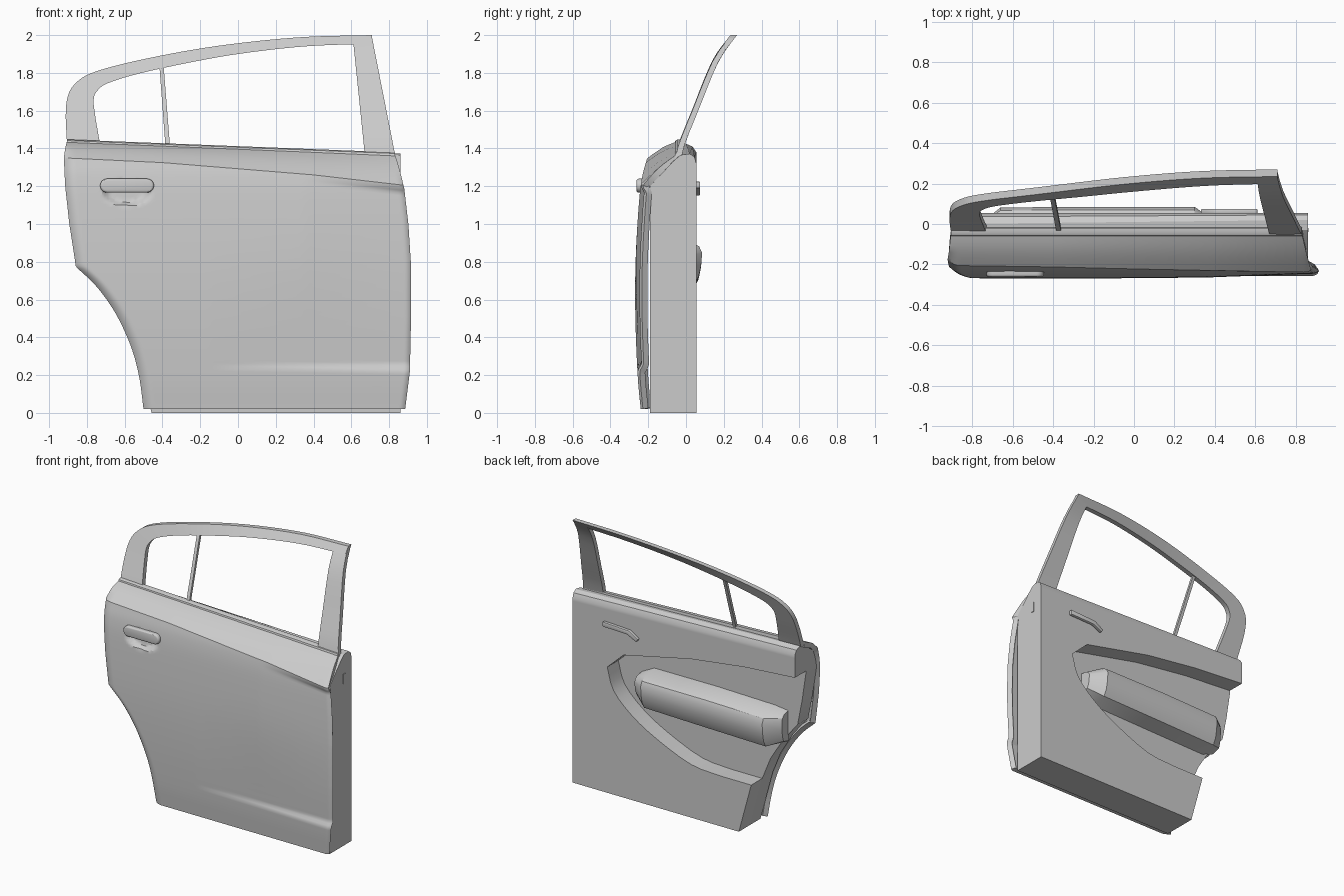
import bpy, bmesh, math
from mathutils import Vector

if "Cube" in bpy.data.objects:
    bpy.data.objects.remove(bpy.data.objects["Cube"])


def interp(table, v):
    """Piecewise linear lookup in (key, value) pairs."""
    if v <= table[0][0]:
        return table[0][1]
    for (a, p), (b, q) in zip(table, table[1:]):
        if v <= b:
            return p + (q - p) * (v - a) / (b - a)
    return table[-1][1]


def smooth(v, a, b):
    t = min(1, max(0, (v - a) / (b - a)))
    return t * t * (3 - 2 * t)


def finish(name, verts, faces, angle=30, mod=None, **settings):
    me = bpy.data.meshes.new(name)
    me.from_pydata([tuple(v) for v in verts], [], faces)
    bm = bmesh.new()
    bm.from_mesh(me)
    if mod != 'SOLIDIFY':
        bmesh.ops.recalc_face_normals(bm, faces=bm.faces)
    bm.to_mesh(me)
    bm.free()
    ob = bpy.data.objects.new(name, me)
    bpy.context.collection.objects.link(ob)
    bpy.ops.object.select_all(action='DESELECT')
    ob.select_set(True)
    bpy.context.view_layer.objects.active = ob
    if mod:
        m = ob.modifiers.new(name, mod)
        for k, v in settings.items():
            setattr(m, k, v)
        bpy.ops.object.modifier_apply(modifier=m.name)
    bpy.ops.object.shade_smooth_by_angle(angle=math.radians(angle))
    return ob


def loft(name, sections, **kw):
    """Closed sections joined in order, capped at both ends."""
    n = len(sections[0])
    verts = [p for s in sections for p in s]
    faces = [(i * n + j, i * n + (j + 1) % n, (i + 1) * n + (j + 1) % n, (i + 1) * n + j)
             for i in range(len(sections) - 1) for j in range(n)]
    faces += [tuple(range(n)), tuple(range(len(verts) - n, len(verts)))]
    return finish(name, verts, faces, **kw)


def prism(name, outline, y0, y1, **kw):
    """Front-view (x, z) outline extruded along y."""
    return loft(name, [[(x, y, z) for x, z in outline] for y in (y0, y1)], **kw)


def spline(pts, steps=6):
    """Catmull-Rom curve through 2D points."""
    p = [Vector(q) for q in pts]
    p = [2 * p[0] - p[1]] + p + [2 * p[-1] - p[-2]]
    out = []
    for a, b, c, d in zip(p, p[1:], p[2:], p[3:]):
        for k in range(steps):
            t = k / steps
            out.append(0.5 * (2 * b + (c - a) * t + (2 * a - 5 * b + 4 * c - d) * t * t
                              + (3 * b - a - 3 * c + d) * t ** 3))
    return out + [p[-2]]


# Outer skin: edge outlines, side profile and character lines
ARCH = spline([(-.50, .02), (-.525, .2), (-.57, .36), (-.65, .53), (-.75, .67), (-.86, .775)])
LEFT = [(z, x) for x, z in ARCH] + [(.80, -.862), (1.0, -.893), (1.2, -.915), (1.35, -.922), (1.44, -.905)]
RIGHT = [(.02, .885), (.22, .91), (.5, .916), (.8, .915), (1.0, .902), (1.19, .88), (1.37, .83)]
PROFILE = [(z, y) for z, y in spline([(.02, -.24), (.2, -.256), (.5, -.268), (.8, -.267),
                                      (1.1, -.25), (1.25, -.232), (1.35, -.205)])]
CREASE = [(-.92, 1.35), (-.4, 1.325), (.4, 1.26), (.88, 1.205)]


def belt(x):
    return 1.40 - .0393 * x


def skin_point(u, v):
    x, low = 0, min(v, 1)
    for _ in range(4):
        zc, zt = interp(CREASE, x), belt(x)
        z = .02 + (zc - .02) * low if v <= 1 else zc + (zt - zc) * (v - 1)
        xl, xr = interp(LEFT, z), interp(RIGHT, z)
        x = xl + (xr - xl) * u
    y = interp(PROFILE, min(z, zc))
    if v > 1:
        s = v - 1
        y += (-.05 - y) * s
        z += .01 * math.sin(math.pi * s)
    else:
        # hollow between the two feature lines, deepening forward
        t = min(1, max(0, (x + .15) / 1.07))
        t2 = min(1, max(0, (x - .35) / .55))
        w = smooth(z, .3, 1.0)
        y += .024 * smooth(z, .244 - .03 * t, .246 + .02 * t) * (t * (1 - w) + t2 * w) \
            * (1 - smooth(z, zc - .045, zc - .003))
        # finger cup under the pull handle
        r = ((x + .59) / .135) ** 2 + ((z - 1.165) / .07) ** 2
        y += .032 * smooth(1 - r, 0, .6)
    fade = max(0, 1 - max(0, v - 1) * 2)
    y += fade * (.03 * max(0, 1 - (x - xl) / .06) ** 2 + .012 * max(0, 1 - (xr - x) / .03) ** 2)
    return (x, y, z)


NU = 110
vs = [i / 84 for i in range(85)] + [1 + i / 8 for i in range(1, 9)]
us = [0.5 - 0.5 * math.cos(math.pi * i / NU) for i in range(NU + 1)]
us = [0.5 * a + 0.5 * i / NU for i, a in enumerate(us)]
verts = [skin_point(u, v) for v in vs for u in us]
W = NU + 1
faces = [(j * W + i, j * W + i + 1, (j + 1) * W + i + 1, (j + 1) * W + i)
         for j in range(len(vs) - 1) for i in range(NU)]
finish("outer_skin", verts, faces, mod='SOLIDIFY', thickness=.035, offset=-1)

# Inner shell behind the skin
REAR = [(-.9, 1.2), (-.87, 1.0), (-.835, .82), (-.72, .68), (-.62, .52), (-.555, .36)]
prism("inner_shell", [(-.457, 0), (.86, 0), (.86, 1.2), (-.9, 1.32)] + REAR, -.19, -.07)

# Trim panel with an open-ended recess
recess = [(-.555, .36)] + [tuple(p) for p in spline(
    [(-.32, .36), (-.08, .38), (.194, .49), (.39, .605), (.535, .745), (.585, .9)], 3)]
prism("trim_panel", [(-.457, 0), (.86, 0), (.86, 1.30), (-.9, 1.36), (-.9, 1.22), (-.5, 1.19),
                     (-.08, 1.135), (.456, 1.02)] + recess[::-1], -.075, .055)

# Sill along the top of the door, rounded toward the cabin
sill_front = [(-.19, 1.2), (-.07, 1.33), (-.03, 1.365), (.02, 1.372), (.045, 1.355), (.055, 1.32),
              (.055, 1.30), (-.07, 1.30), (-.07, 1.2)]
sill_rear = [(-.175, 1.32), (-.07, 1.40), (-.03, 1.425), (.0, 1.425), (.035, 1.41), (.055, 1.38),
             (.055, 1.36), (-.07, 1.36), (-.07, 1.32)]
loft("window_sill", [[(x, y, z) for y, z in s] for x, s in ((.86, sill_front), (-.9, sill_rear))])

# Armrest in the recess
arm = [(-.08, .93), (.03, .91), (.07, .885), (.085, .85), (.08, .78), (.068, .72), (.045, .675), (-.08, .65)]


def arm_section(x, depth, squash, dz):
    return [(x, -.08 + (y + .08) * depth, .80 + (z - .80) * squash + dz) for y, z in arm]


loft("armrest", [arm_section(.40, .55, .55, .0), arm_section(.30, 1, .95, .0),
                 arm_section(-.2, 1, 1, -.005), arm_section(-.66, .98, 1, -.015),
                 arm_section(-.76, .5, .8, .0)])

# Inner release lever and hinge-side slot plate
prism("inner_release_lever", [(.61, 1.19), (.61, 1.225), (.40, 1.215), (.33, 1.17), (.345, 1.15),
                              (.42, 1.185)], .05, .075, mod='BEVEL', width=.005, segments=2)
loft("check_strap_plate", [[(x, -.04, 1.16), (x, -.02, 1.16), (x, -.02, 1.23), (x, -.04, 1.23)]
                           for x in (.855, .864)])

# Outer pull handle, rounded bar
cap = [(math.cos(a) * .037, math.sin(a) * .037) for a in [math.pi * (i / 12 - .5) for i in range(13)]]
bar = [(-.482 + c, 1.203 + s) for c, s in cap] + [(-.693 - c, 1.203 - s) for c, s in cap]
prism("pull_handle", bar, -.215, -.262, mod='BEVEL', width=.012, segments=3)

# Window frame leaning inward
LEAN = spline([(1.36, -.06), (1.44, -.035), (1.6, .03), (1.8, .11), (1.9, .16), (2.0, .235)])


def lean(z):
    return interp(LEAN, z)


def strip(name, side_a, side_b, thick=.035, inset=0):
    secs = []
    for (xa, za), (xb, zb) in zip(side_a, side_b):
        ya, yb = lean(za) + inset, lean(zb) + inset
        secs.append([(xa, ya, za), (xb, yb, zb), (xb, yb + thick, zb), (xa, ya + thick, za)])
    loft(name, secs)


def straight(a, b, n=10):
    return [Vector(a).lerp(Vector(b), i / n) for i in range(n + 1)]


strip("window_frame_rail",
      spline([(-.905, 1.42), (-.912, 1.58), (-.90, 1.68), (-.86, 1.745), (-.78, 1.797), (-.6, 1.85),
              (-.3, 1.912), (0, 1.957), (.35, 1.99), (.71, 2.0)]),
      spline([(-.73, 1.42), (-.757, 1.58), (-.764, 1.66), (-.745, 1.705), (-.69, 1.745), (-.53, 1.795),
              (-.28, 1.85), (0, 1.9), (.35, 1.94), (.71, 1.955)]))
strip("front_window_pillar", straight((.71, 1.985), (.835, 1.35)), straight((.61, 1.965), (.672, 1.36)), .032, .003)
strip("window_divider", straight((-.416, 1.835), (-.384, 1.41)), straight((-.394, 1.84), (-.36, 1.41)), .02, .008)

# Weather strip along the window base
loft("weather_strip", [[(x, y, belt(x) + d) for y, d in
                        ((-.062, -.012), (-.056, .006), (-.045, .012), (-.02, .012), (-.015, -.02))]
                       for x in (-.905, 0, .83)])
